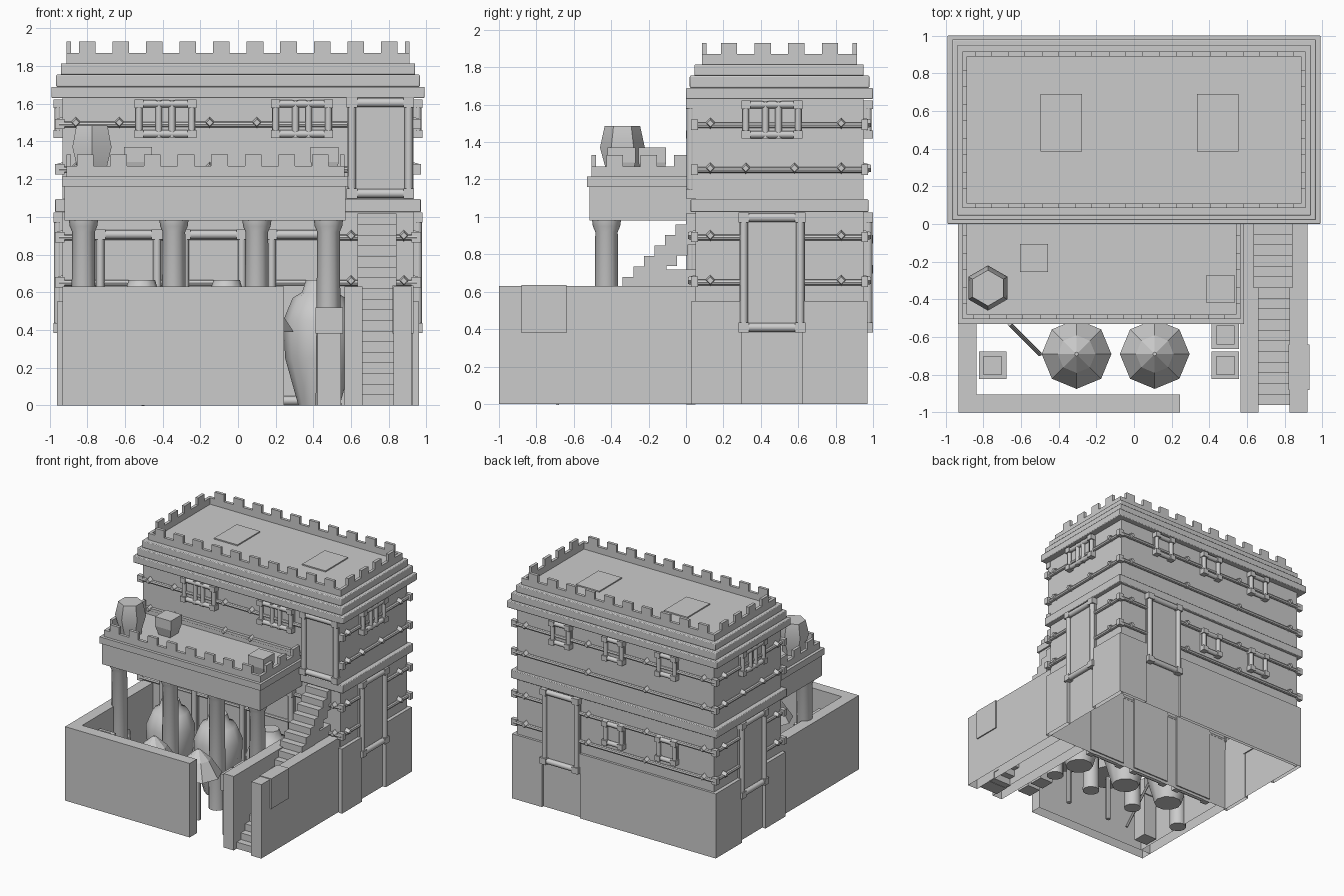
import bpy, bmesh, math
from mathutils import Matrix, Vector

old = bpy.data.objects.get("Cube")
if old:
    bpy.data.objects.remove(old, do_unlink=True)

stone = bpy.data.materials.new("pale_grey_stone")
stone.use_nodes = True
GREY = (0.6, 0.6, 0.6, 1)
stone.diffuse_color = GREY
stone.node_tree.nodes["Principled BSDF"].inputs["Base Color"].default_value = GREY


class Part:
    """Collects simple solids into one named object."""
    def __init__(self, name):
        self.name, self.bm = name, bmesh.new()

    def box(self, x0, x1, y0, y1, z0, z1, hollow=False):
        m = Matrix.Translation(((x0 + x1) / 2, (y0 + y1) / 2, (z0 + z1) / 2))
        m = m @ Matrix.Diagonal((x1 - x0, y1 - y0, z1 - z0, 1))
        verts = bmesh.ops.create_cube(self.bm, size=1, matrix=m)["verts"]
        if hollow:  # shell without an underside
            low = [v for v in verts if v.co.z < (z0 + z1) / 2]
            under = [f for f in low[0].link_faces if all(v in low for v in f.verts)]
            bmesh.ops.delete(self.bm, geom=under, context='FACES_ONLY')

    def rod(self, a, b, r, r2=None, sides=8):
        a, b = Vector(a), Vector(b)
        rot = (b - a).to_track_quat('Z', 'Y').to_matrix().to_4x4()
        bmesh.ops.create_cone(self.bm, cap_ends=True, segments=sides, radius1=r,
                              radius2=r if r2 is None else r2, depth=(b - a).length,
                              matrix=Matrix.Translation((a + b) / 2) @ rot)

    def ring(self, x0, x1, y0, y1, z0, z1, t):
        self.box(x0, x1, y0, y0 + t, z0, z1)
        self.box(x0, x1, y1 - t, y1, z0, z1)
        self.box(x0, x0 + t, y0 + t, y1 - t, z0, z1)
        self.box(x1 - t, x1, y0 + t, y1 - t, z0, z1)

    def lathe(self, x, y, profile, sides, turn=0):
        rings = []
        for r, z in profile:
            angles = [turn + math.tau * i / sides for i in range(sides)]
            rings.append([self.bm.verts.new((x + r * math.cos(a), y + r * math.sin(a), z))
                          for a in angles])
        for lo, hi in zip(rings, rings[1:]):
            for i in range(sides):
                j = (i + 1) % sides
                self.bm.faces.new((lo[i], lo[j], hi[j], hi[i]))
        self.bm.faces.new(rings[0][::-1])
        self.bm.faces.new(rings[-1])

    def done(self, smooth=False, bevel=0):
        me = bpy.data.meshes.new(self.name)
        self.bm.to_mesh(me)
        self.bm.free()
        me.materials.append(stone)
        ob = bpy.data.objects.new(self.name, me)
        bpy.context.collection.objects.link(ob)
        if bevel:
            mod = ob.modifiers.new("soft_edges", 'BEVEL')
            mod.width, mod.segments = bevel, 2
        if smooth:
            bpy.ops.object.select_all(action='DESELECT')
            ob.select_set(True)
            bpy.context.view_layer.objects.active = ob
            bpy.ops.object.shade_smooth_by_angle(angle=math.radians(50))


def on_wall(side, u, out, z):
    """Point at u along a wall, a distance out from it."""
    return {"front": (u, 0.05 - out, z), "back": (u, 0.95 + out, z),
            "right": (0.93 + out, u, z), "left": (-0.93 - out, u, z)}[side]


def wall_box(part, side, u0, u1, o0, o1, z0, z1):
    a, b = on_wall(side, u0, o0, z0), on_wall(side, u1, o1, z1)
    part.box(*sorted((a[0], b[0])), *sorted((a[1], b[1])), z0, z1)


def frame(part, side, u, w, z0, z1, posts, r):
    """Panel with round posts, lintel, sill and corner knobs."""
    h = w / 2
    wall_box(part, side, u - h, u + h, -0.01, 0.015, z0 + r, z1 - r)
    for p in posts:
        p = u + p * (h - r)
        part.rod(on_wall(side, p, 0.025, z0), on_wall(side, p, 0.025, z1), r * 0.9)
    for z in (z0 + r, z1 - r):
        part.rod(on_wall(side, u - h, 0.025, z), on_wall(side, u + h, 0.025, z), r)
        for e in (u - h + r, u + h - r):
            wall_box(part, side, e - r * 1.2, e + r * 1.2, 0, 0.05, z - r * 1.1, z + r * 1.1)


def merlons(part, xs, ys, rect, z0, z1, back=True):
    x0, x1, y0, y1 = rect
    t, h = 0.025, 0.044
    for x in xs:
        part.box(x - h, x + h, y0, y0 + t, z0, z1)
        if back:
            part.box(x - h, x + h, y1 - t, y1, z0, z1)
    for y in ys:
        for x in (x0, x1 - t):
            part.box(x, x + t, y - h, y + h, z0, z1)


# House: walls, footing blocks, storey band and cornice
p = Part("house_walls")
p.box(-0.93, 0.93, 0.05, 0.95, 0, 1.64, hollow=True)
p.done()

p = Part("footing_blocks")
for s in (-1, 1):
    for y0, y1 in ((0.03, 0.3), (0.62, 0.97)):
        p.box(*sorted((s * 0.925, s * 0.96)), y0, y1, 0, 0.55, hollow=True)
p.box(-0.925, 0.32, 0.945, 0.97, 0, 0.55, hollow=True)
p.box(0.68, 0.925, 0.945, 0.97, 0, 0.55, hollow=True)
p.done()

p = Part("storey_band")
p.box(-0.97, 0.97, 0.025, 0.975, 1.025, 1.095)
p.done(True, 0.005)

p = Part("cornice")
p.box(-0.99, 0.99, 0, 1, 1.63, 1.69)
p.box(-0.965, 0.965, 0.02, 0.98, 1.69, 1.755)
p.box(-0.94, 0.94, 0.045, 0.95, 1.755, 1.815)
p.done(True, 0.006)

p = Part("roof_parapet")
rect = (-0.91, 0.91, 0.085, 0.915)
p.ring(*rect, 1.81, 1.87, 0.025)
merlons(p, [-0.8 + 0.178 * i for i in range(10)], [0.23 + 0.18 * i for i in range(4)],
        rect, 1.87, 1.93)
p.done()

p = Part("roof_hatches")
for x in (-0.385, 0.445):
    p.box(x - 0.11, x + 0.11, 0.385, 0.69, 1.8, 1.825)
p.done()

# String mouldings with diamond studs
p = Part("wall_mouldings")
studs = {"front": (-0.86, -0.63, -0.15, 0.1), "back": (-0.84, -0.3, 0.25, 0.84),
         "right": (0.13, 0.32, 0.58, 0.83), "left": (0.13, 0.32, 0.58, 0.83)}
for z in (0.66, 0.9, 1.26, 1.5):
    for side, spots in studs.items():
        u0, u1 = (-0.95, 0.95) if side in ("front", "back") else (0.04, 0.96)
        if side == "front" and z > 1.1:
            u1 = 0.58
        spans = [(u0, u1)]
        if z < 1:
            gap = {"right": (0.29, 0.63), "left": (0.29, 0.63), "back": (0.33, 0.67)}.get(side)
            if gap:
                spans = [(u0, gap[0]), (gap[1], u1)]
            spots = (0.6, 0.88) if side == "front" else [s for s in spots if s < 0.28 or s > 0.7]
        elif z > 1.4 and side in ("left", "right"):
            spots = (spots[0], spots[-1])
        for a, b in spans:
            p.rod(on_wall(side, a, 0.01, z - 0.01), on_wall(side, b, 0.01, z - 0.01), 0.016)
        for u in spots:
            p.rod(on_wall(side, u, 0, z), on_wall(side, u, 0.04, z), 0.03, 0.018, 4)
    for x in (-0.945, 0.945):
        for y in (0.045, 0.955):
            p.box(x - 0.025, x + 0.025, y - 0.018, y + 0.018, z - 0.035, z + 0.02)
p.done()

# Doors and windows
p = Part("doors")
for side, u, z0, z1 in (("front", 0.755, 1.1, 1.63), ("right", 0.46, 0.385, 1.02),
                        ("left", 0.46, 0.385, 1.02), ("back", 0.5, 0.385, 1.02),
                        ("front", -0.58, 0, 0.93), ("front", -0.13, 0, 0.93),
                        ("front", 0.33, 0, 0.93)):
    frame(p, side, u, 0.35, z0, z1, (-1, 1), 0.024)
p.done(True)

p = Part("windows")
double = (-1, -0.25, 0.25, 1)
for side, u in (("front", -0.385), ("front", 0.34), ("right", 0.46), ("left", 0.46)):
    frame(p, side, u, 0.32, 1.42, 1.62, double, 0.02)
for u, z in ((-0.5, 1.42), (0, 1.42), (0.5, 1.42), (-0.5, 0.7), (0, 0.7)):
    frame(p, "back", u, 0.19, z, z + 0.2, (-1, 1), 0.02)
p.done(True)

# Balcony on columns
p = Part("balcony")
p.box(-0.92, 0.57, -0.515, 0.05, 0.98, 1.16)
p.box(-0.935, 0.585, -0.53, 0.05, 1.16, 1.215)
p.done()

p = Part("balcony_parapet")
rect = (-0.91, 0.565, -0.505, 0.05)
p.ring(*rect, 1.21, 1.27, 0.025)
merlons(p, [-0.81 + 0.178 * i for i in range(8)], (-0.38, -0.2, -0.02),
        rect, 1.27, 1.33, back=False)
p.done()

p = Part("columns")
for x in (-0.82, -0.34, 0.1, 0.48):
    p.lathe(x, -0.425, [(0.068, 0), (0.06, 0.92), (0.073, 0.95), (0.077, 0.98)], 12)
p.done(True)

# Courtyard walls and outside staircase
p = Part("courtyard_walls")
p.box(-0.93, 0.245, -1, -0.905, 0, 0.63, hollow=True)
p.box(-0.93, -0.835, -0.905, 0.05, 0, 0.63, hollow=True)
p.done()

p = Part("stair_walls")
p.box(0.565, 0.66, -1, 0.05, 0, 0.63, hollow=True)
p.box(0.825, 0.92, -1, 0.05, 0, 0.63, hollow=True)
p.box(0.82, 0.93, -0.88, -0.64, 0.38, 0.636)
p.done()

p = Part("stairs")
for i in range(18):
    y, z = -0.96 + i * 0.0565, 0.0565 * (i + 1)
    x0, x1 = (0.635, 0.84) if z > 0.64 else (0.65, 0.83)
    p.box(x0, x1, y, min(y + 0.12, 0.06), max(0, z - 0.11), z)
p.box(0.64, 0.835, -0.25, 0.05, 0.55, 0.72)
p.done()

# Pots and jars
p = Part("balcony_jar")
p.lathe(-0.775, -0.34, [(0.085, 1.21), (0.09, 1.26), (0.12, 1.37), (0.095, 1.485)], 6, math.pi / 6)
p.done(True)

p = Part("balcony_tubs")
for x, y in ((-0.53, -0.18), (0.46, -0.345)):
    p.lathe(x, y, [(0.075, 1.21), (0.105, 1.29), (0.105, 1.37)], 4, math.pi / 4)
p.done()

p = Part("storage_jars")
for x in (-0.51, -0.06, 0.43):
    p.lathe(x, -0.18, [(0.11, 0), (0.18, 0.25), (0.19, 0.45), (0.14, 0.57),
                       (0.09, 0.6), (0.07, 0.665)], 10)
p.done(True)

p = Part("square_planters")
for x, y in ((0.485, -0.59), (0.485, -0.75), (-0.75, -0.75)):
    p.box(x - 0.062, x + 0.062, y - 0.062, y + 0.062, 0, 0.42)
    p.ring(x - 0.073, x + 0.073, y - 0.073, y + 0.073, 0.38, 0.52, 0.025)
p.done()

p = Part("courtyard_canopies")
for x in (-0.305, 0.11):
    p.rod((x, -0.69, 0), (x, -0.69, 0.42), 0.02)
    p.lathe(x, -0.69, [(0.185, 0.39), (0.1, 0.52), (0.01, 0.6)], 8)
p.done()

p = Part("leaning_pole")
p.rod((-0.66, -0.53, 0.5), (-0.5, -0.69, 0), 0.012)
p.done()
